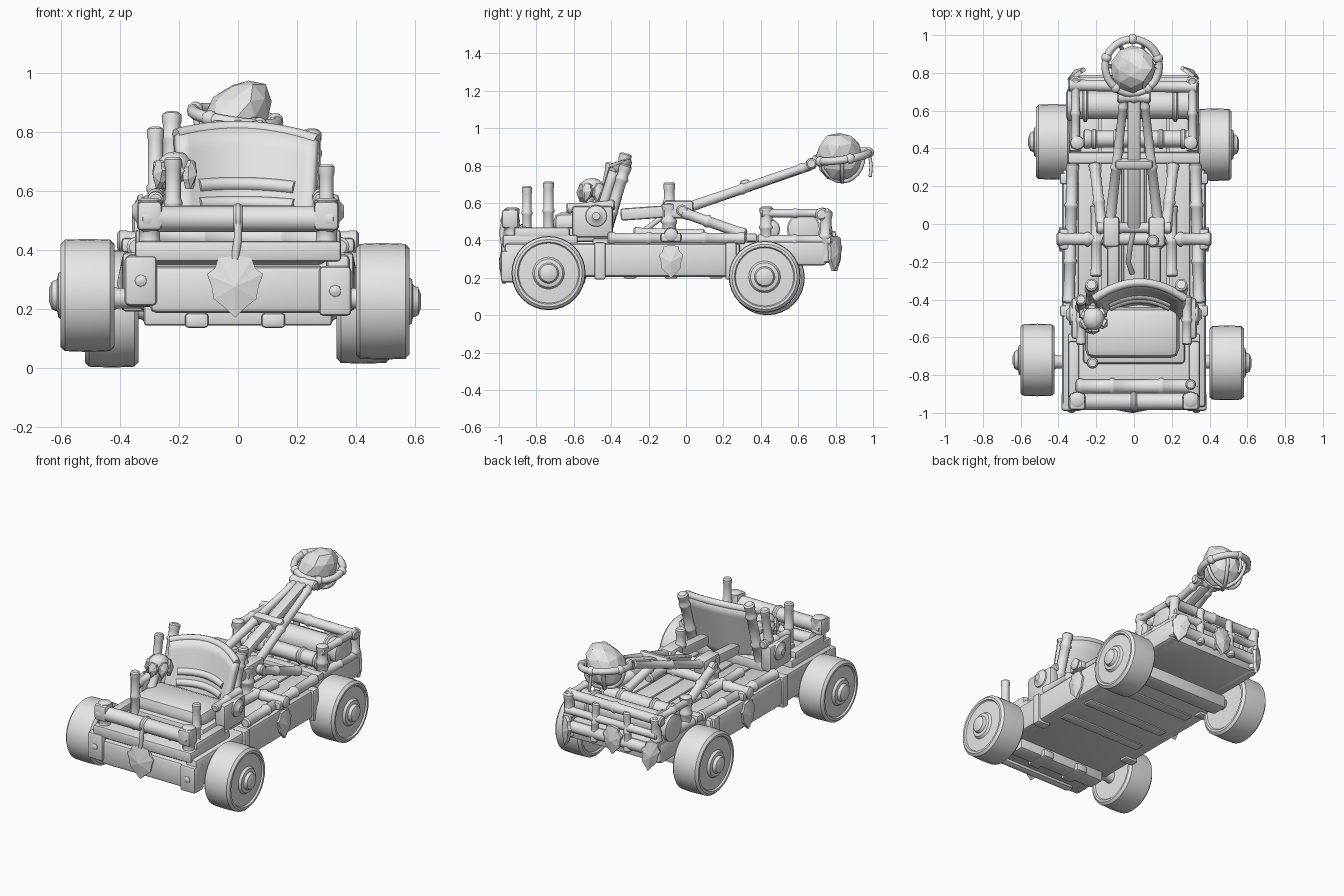
import bpy, bmesh, math, random
from mathutils import Vector, Matrix

random.seed(4)
cube = bpy.data.objects.get("Cube")
if cube:
    bpy.data.objects.remove(cube, do_unlink=True)

clay = bpy.data.materials.new("plain grey")
clay.use_nodes = True
GREY = (0.8, 0.8, 0.8, 1)
clay.diffuse_color = GREY
clay.node_tree.nodes["Principled BSDF"].inputs["Base Color"].default_value = GREY


def finish(name, bm, smooth=True):
    bmesh.ops.recalc_face_normals(bm, faces=bm.faces)
    me = bpy.data.meshes.new(name)
    bm.to_mesh(me)
    bm.free()
    ob = bpy.data.objects.new(name, me)
    bpy.context.collection.objects.link(ob)
    me.materials.append(clay)
    if smooth:
        bpy.ops.object.select_all(action='DESELECT')
        ob.select_set(True)
        bpy.context.view_layer.objects.active = ob
        bpy.ops.object.shade_smooth_by_angle(angle=math.radians(40))
    return ob


def box(name, centre, size, bevel=0.012, pitch=0):
    bm = bmesh.new()
    bmesh.ops.create_cube(bm, size=1)
    bmesh.ops.scale(bm, vec=size, verts=bm.verts)
    bmesh.ops.bevel(bm, geom=bm.edges[:], offset=min(bevel, min(size) * 0.4),
                    segments=2, affect='EDGES', profile=0.5)
    turn = Matrix.Translation(centre) @ Matrix.Rotation(math.radians(pitch), 4, 'X')
    bmesh.ops.transform(bm, matrix=turn, verts=bm.verts)
    return finish(name, bm)


def lathe(name, start, direction, profile, sides=16):
    # profile: (distance along the axis, radius), closed by end caps
    bm = bmesh.new()
    turn = Vector(direction).to_track_quat('Z', 'Y')
    rings = []
    for d, r in profile:
        rings.append([bm.verts.new(Vector(start) + turn @ Vector((
            r * math.cos(i * math.tau / sides), r * math.sin(i * math.tau / sides), d)))
            for i in range(sides)])
    for a, b in zip(rings, rings[1:]):
        for i in range(sides):
            j = (i + 1) % sides
            bm.faces.new((a[i], a[j], b[j], b[i]))
    bm.faces.new(rings[0])
    bm.faces.new(rings[-1])
    return finish(name, bm)


def log(name, p, q, r, r2=None, knots=(0.5,), sides=12):
    # cane with thickened ends and ring shaped knots
    r2 = r2 or r
    length = (Vector(q) - Vector(p)).length
    prof = [(0, r * 0.8), (0.008, r * 1.12), (0.03, r * 1.12), (0.042, r)]
    for k in knots:
        rk = r + (r2 - r) * k
        prof += [(k * length + o, rk * s) for o, s in ((-0.015, 1), (-0.006, 1.2), (0.006, 1.2), (0.015, 1))]
    prof += [(length - 0.042, r2), (length - 0.03, r2 * 1.12), (length - 0.008, r2 * 1.12), (length, r2 * 0.8)]
    return lathe(name, p, Vector(q) - Vector(p), prof, sides)


def tube(name, points, radius, cyclic=False):
    cu = bpy.data.curves.new(name, 'CURVE')
    cu.dimensions = '3D'
    cu.bevel_depth = radius
    cu.bevel_resolution = 2
    cu.use_fill_caps = True
    sp = cu.splines.new('POLY')
    sp.points.add(len(points) - 1)
    for pt, co in zip(sp.points, points):
        pt.co = (*co, 1)
    sp.use_cyclic_u = cyclic
    sp.use_smooth = True
    cu.materials.append(clay)
    bpy.context.collection.objects.link(bpy.data.objects.new(name, cu))


def blob(name, centre, scale, subdiv=2, rough=0.0, lean=0.0, smooth=True):
    bm = bmesh.new()
    bmesh.ops.create_icosphere(bm, subdivisions=subdiv, radius=1)
    for v in bm.verts:
        v.co *= 1 + random.uniform(-rough, rough)
        v.co.x += lean * (max(v.co.z, 0) - 0.3)
        v.co = Vector(centre) + v.co * Vector(scale)
    return finish(name, bm, smooth)


def leaf(name, centre, width, height, yaw=0, tilt=0):
    # hanging pointed leaf with a thick rim, ridged along its middle
    half = [(0, 0.5), (0.3, 0.46), (0.36, 0.3), (0.5, 0.2), (0.42, 0), (0.38, -0.2), (0.16, -0.36), (0, -0.5)]
    outline = half + [(-x, z) for x, z in half[-2:0:-1]]
    bm = bmesh.new()
    front = [bm.verts.new((x * width, -0.008, z * height)) for x, z in outline]
    back = [bm.verts.new((x * width, 0.012, z * height)) for x, z in outline]
    ridge = bm.verts.new((0, -0.026, 0))
    bm.faces.new(back)
    for i in range(len(outline)):
        a, b = front[i - 1], front[i]
        bm.faces.new((a, b, ridge))
        bm.faces.new((a, back[i - 1], back[i], b))
    turn = Matrix.Rotation(math.radians(yaw), 4, 'Z') @ Matrix.Rotation(math.radians(tilt), 4, 'Y')
    bmesh.ops.transform(bm, matrix=Matrix.Translation(centre) @ turn, verts=bm.verts)
    return finish(name, bm, False)


# Wheels with a rim groove, shallow dish and hub cap
for name, side, inner, y, z, r in (("front_right", -1, 0.42, -0.72, 0.245, 0.192),
                                   ("front_left", 1, 0.40, -0.735, 0.225, 0.198),
                                   ("rear_right", -1, 0.338, 0.435, 0.2, 0.2),
                                   ("rear_left", 1, 0.335, 0.42, 0.205, 0.192)):
    lathe(name + "_wheel", (side * inner, y, z), (side, 0, 0),
          [(0.008, 0.08), (0.008, r * 0.8), (0, r * 0.84), (0, r - 0.018), (0.014, r - 0.003), (0.09, r),
           (0.168, r - 0.003), (0.182, r - 0.018), (0.182, r * 0.84), (0.172, r * 0.81), (0.176, 0.085),
           (0.19, 0.075), (0.194, 0.055), (0.212, 0.047), (0.222, 0.02)], 32)
for name, y, z in (("front", -0.73, 0.235), ("rear", 0.425, 0.2)):
    log(name + "_axle", (-0.45, y, z), (0.45, y, z), 0.035, knots=(0.15, 0.85))
    box(name + "_axle_beam", (0, y, 0.185), (0.64, 0.11, 0.085))

# Chassis
box("floor_pan", (0, -0.29, 0.295), (0.66, 1.3, 0.18))
box("rear_pan", (0, 0.54, 0.33), (0.6, 0.42, 0.12))
box("front_floor", (0, -0.78, 0.395), (0.7, 0.4, 0.07))
for i in range(5):
    box("deck_plank", (-0.24 + i * 0.12, 0.1, 0.395), (0.112, 1.2, 0.03), 0.008)
for x in (-0.14, 0.12):
    box("underside_runner", (x, -0.73, 0.16), (0.08, 0.16, 0.05))
for y in (-0.3, -0.08, 0.16):
    box("underside_crossbar", (0, y, 0.21), (0.6, 0.07, 0.03))
box("deck_crossbar", (0, 0.35, 0.415), (0.7, 0.06, 0.045))
for s in (-1, 1):
    box("side_beam", (s * 0.34, -0.34, 0.295), (0.08, 1.26, 0.18), 0.02)
    box("rear_side_beam", (s * 0.31, 0.5, 0.33), (0.07, 0.5, 0.13), 0.02)
    for y in (-0.46, 0.24):
        box("beam_strap", (s * 0.345, y, 0.29), (0.095, 0.06, 0.2))
    log("side_rail", (s * 0.345, -0.42, 0.41), (s * 0.325, 0.32, 0.41), 0.03, knots=(0.3, 0.7))
    box("side_bracket", (s * 0.37, -0.08, 0.415), (0.05, 0.11, 0.05))
    leaf("side_leaf", (s * 0.385, -0.08, 0.285), 0.13, 0.18, s * 90)
log("middle_crosspole", (-0.41, -0.08, 0.43), (0.41, -0.08, 0.43), 0.032, knots=(0.2, 0.8))

# Front bumper
box("bumper_beam", (0, -0.945, 0.265), (0.6, 0.06, 0.16), 0.025)
box("bumper_top_beam", (0, -0.94, 0.385), (0.6, 0.07, 0.07), 0.025)
leaf("front_leaf", (-0.01, -0.975, 0.275), 0.19, 0.21)
tube("leaf_cord", [(-0.01, -0.975, 0.37), (0, -0.985, 0.44), (0, -0.97, 0.52)], 0.014)
for s, z in ((-1, 0.295), (1, 0.26)):
    box("bumper_bracket", (s * 0.33, -0.94, z), (0.11, 0.1, 0.17), 0.016)
    lathe("bracket_stud", (s * 0.33, -0.985, z), (0, -1, 0), [(0, 0.022), (0.008, 0.02), (0.015, 0.008)], 8)
    log("corner_post", (s * 0.3, -0.93, 0.39), (s * 0.3, -0.93, 0.575), 0.036)
    box("front_block", (s * 0.3, -0.94, 0.515), (0.085, 0.09, 0.1), 0.016)
    box("front_side_plank", (s * 0.32, -0.77, 0.44), (0.06, 0.3, 0.06), 0.016)
log("front_log", (-0.33, -0.94, 0.505), (0.33, -0.94, 0.505), 0.044)
log("front_lower_log", (-0.31, -0.86, 0.45), (0.34, -0.86, 0.43), 0.038, knots=(0.3, 0.7))
log("left_front_post", (0.3, -0.85, 0.4), (0.3, -0.85, 0.69), 0.024)
log("right_front_post", (-0.22, -0.735, 0.4), (-0.22, -0.735, 0.715), 0.026)

# Seat: puffed cushion and bowed back with rim and rolls
box("seat_base", (0, -0.57, 0.43), (0.54, 0.34, 0.08), 0.02)
box("seat_cushion", (-0.01, -0.575, 0.49), (0.5, 0.27, 0.12), 0.05)
bm = bmesh.new()
N = 14
grid = []
for j in range(7):
    v = j / 6
    row = []
    for i in range(N + 1):
        u = 2 * i / N - 1
        row.append(bm.verts.new((0.03 + u * (0.22 + 0.02 * v), -0.42 + 0.11 * v - 0.085 * u * u,
                                 0.43 + v * (0.385 - 0.035 * u * u - 0.01 * u))))
    grid.append(row)
for a, b in zip(grid, grid[1:]):
    for i in range(N):
        bm.faces.new((a[i], a[i + 1], b[i + 1], b[i]))
tops = [v.co.copy() for v in grid[-1]]
rolls = [[v.co + Vector((0, -0.012, 0)) for v in grid[j][2:-2]] for j in (2, 3)]
shell = finish("seat_back", bm)
thick = shell.modifiers.new("thickness", 'SOLIDIFY')
thick.thickness = 0.04
thick.offset = 0
tube("seat_back_rim", tops, 0.022)
for pts in rolls:
    tube("seat_back_roll", pts, 0.024)
for s, x, top in ((-1, -0.225, 0.865), (1, 0.25, 0.805)):
    log("seat_back_post", (x, -0.44, 0.42), (x, -0.32, top), 0.03, knots=(0.35, 0.8))
    box("seat_side_block", (s * 0.295, -0.5, 0.5), (0.075, 0.22, 0.17), 0.02)
    log("seat_arm_rail", (s * 0.28, -0.64, 0.57), (s * 0.28, -0.38, 0.59), 0.024)
    lathe("seat_side_knob", (s * 0.325, -0.48, 0.53), (s, 0, 0),
          [(0, 0.06), (0.015, 0.055), (0.02, 0.035), (0.035, 0.02)], 16)
log("seat_tall_side_post", (-0.28, -0.48, 0.4), (-0.28, -0.4, 0.815), 0.026)

# Lever with leafy head beside the seat
log("lever", (-0.24, -0.6, 0.42), (-0.22, -0.5, 0.66), 0.025)
blob("lever_head", (-0.215, -0.5, 0.68), (0.06, 0.065, 0.055), rough=0.06)
for a in range(0, 360, 60):
    d = math.radians(a)
    leaf("lever_leaf", (-0.215 + 0.06 * math.sin(d), -0.5 - 0.06 * math.cos(d), 0.655), 0.06, 0.1, a, 12)

# Catapult frame and arm
for s in (-1, 1):
    box("frame_plank", (s * 0.11, -0.17, 0.55), (0.065, 0.36, 0.065), 0.014, 4)
    box("pivot_block", (s * 0.12, -0.04, 0.565), (0.085, 0.16, 0.095), 0.016)
    log("frame_post", (s * 0.13, -0.09, 0.4), (s * 0.13, -0.09, 0.6), 0.036)
    log("frame_brace", (s * 0.17, -0.02, 0.55), (s * 0.21, 0.32, 0.43), 0.028, knots=(0.4,))
    log("arm_side_pole", (s * 0.13, -0.02, 0.565), (s * 0.05, 0.69, 0.81), 0.028, 0.022, knots=(0.45, 0.9))
    log("deck_pole", (s * 0.2, -0.28, 0.44), (s * 0.2, 0.1, 0.43), 0.028)
log("frame_tall_post", (0.1, -0.09, 0.5), (0.1, -0.09, 0.71), 0.028)
log("pivot_rod", (-0.2, -0.02, 0.56), (0.2, -0.02, 0.56), 0.028, knots=(0.3, 0.7))
box("throwing_arm", (0, 0.32, 0.68), (0.07, 0.74, 0.05), 0.014, 19)
box("arm_binding", (0, 0.32, 0.69), (0.2, 0.05, 0.07), 0.014, 19)
log("arm_cap", (-0.09, 0.67, 0.81), (0.09, 0.67, 0.81), 0.026)
tube("arm_rope", [(0, -0.02, 0.56), (-0.02, -0.12, 0.53), (-0.03, -0.2, 0.47), (-0.01, -0.26, 0.42)], 0.014)

# Sling basket and boulder
cx, cy, cz = -0.01, 0.835, 0.85


def ring_point(a):
    return (cx + 0.143 * math.cos(a), cy + 0.143 * math.sin(a), cz + 0.02 * math.sin(a) - 0.02 * math.cos(a))


tube("basket_ring", [ring_point(i * math.tau / 28) for i in range(28)], 0.021, True)
for k in range(3):
    a = k * math.pi / 3
    tube("basket_rib", [(cx + 0.132 * math.cos(t) * math.cos(a), cy + 0.132 * math.cos(t) * math.sin(a),
                         cz - 0.135 * math.sin(t)) for t in (i * math.pi / 12 for i in range(13))], 0.011)
for i in range(5):
    blob("ring_knot", ring_point(i * math.tau / 5 + 0.3), (0.028, 0.028, 0.028))
blob("boulder", (0.005, 0.82, 0.845), (0.115, 0.127, 0.133), rough=0.04, lean=0.4, smooth=False)
tube("basket_cord", [(cx, cy + 0.145, 0.87), (cx, cy + 0.155, 0.8), (cx + 0.01, cy + 0.15, 0.74)], 0.009)

# Rear rack with roll, rails, posts and hanging leaves
log("rack_roll", (-0.36, 0.63, 0.46), (0.32, 0.63, 0.46), 0.075, knots=(0.15, 0.85), sides=20)
log("winch_roll", (-0.27, 0.45, 0.46), (0.32, 0.45, 0.46), 0.045, knots=(0.1, 0.3, 0.7, 0.9))
log("rear_top_rail", (-0.35, 0.735, 0.54), (0.34, 0.725, 0.54), 0.03)
log("rear_mid_rail", (-0.33, 0.755, 0.45), (0.33, 0.755, 0.45), 0.024, knots=(0.3, 0.7))
log("rear_low_rail", (-0.33, 0.755, 0.35), (0.33, 0.755, 0.35), 0.035)
for s in (-1, 1):
    log("rack_front_post", (s * 0.3, 0.43, 0.36), (s * 0.3, 0.43, 0.58), 0.032)
    log("rack_corner_post", (s * 0.31, 0.74, 0.28), (s * 0.31, 0.75, 0.56), 0.03)
    log("rack_inner_post", (s * 0.12, 0.765, 0.3), (s * 0.11, 0.755, 0.55), 0.022)
    log("rack_side_rail", (s * 0.31, 0.4, 0.545), (s * 0.31, 0.77, 0.545), 0.022)
    log("rack_low_side_rail", (s * 0.31, 0.38, 0.4), (s * 0.31, 0.78, 0.4), 0.028)
    leaf("rear_corner_leaf", (s * 0.3, 0.795, 0.33), 0.11, 0.19, 180 - s * 35, 8)
leaf("rear_leaf", (-0.03, 0.79, 0.36), 0.13, 0.18, 180)
